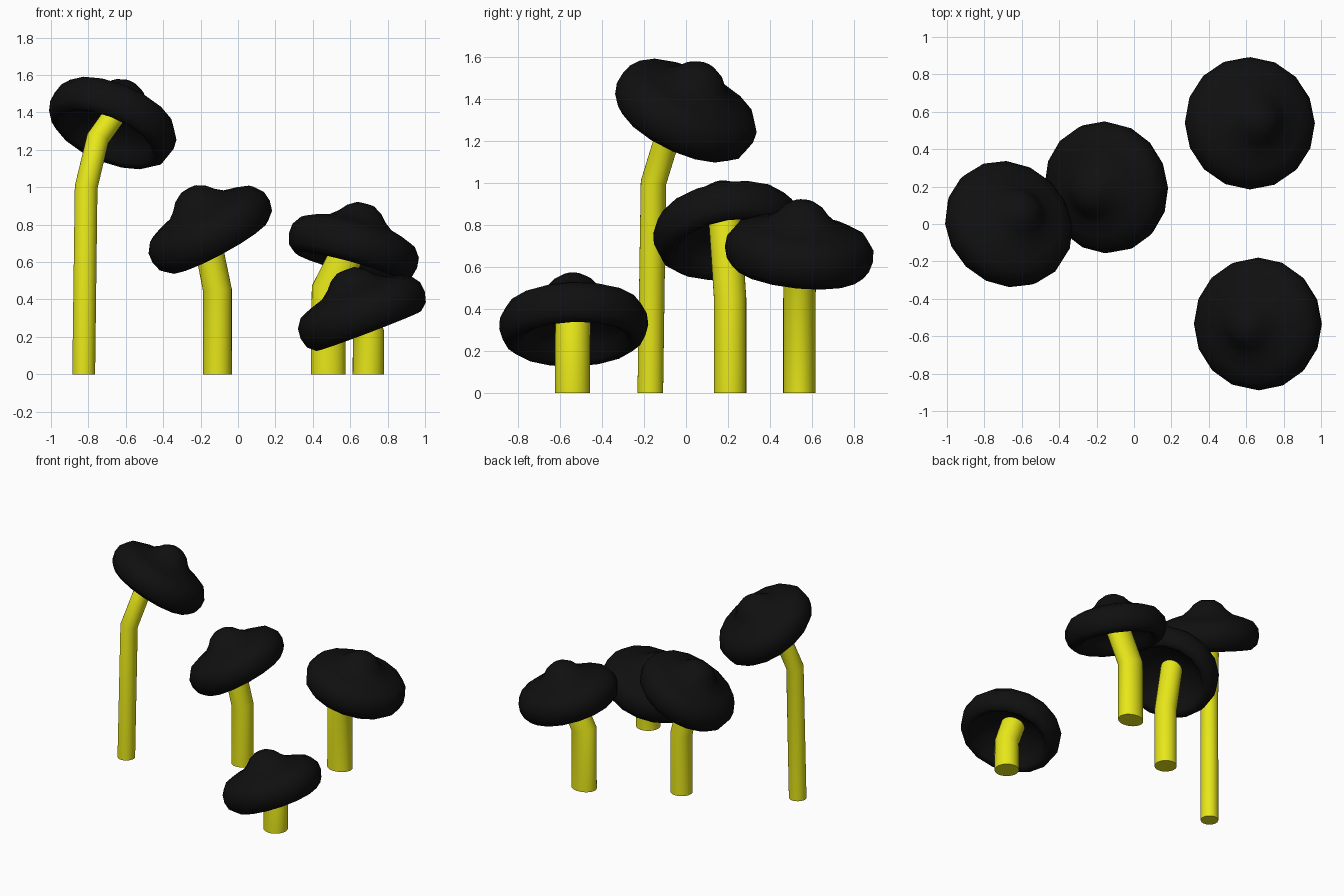
import bpy, bmesh, math
from mathutils import Vector

if "Cube" in bpy.data.objects:
    bpy.data.objects.remove(bpy.data.objects["Cube"])


def material(name, rgb):
    m = bpy.data.materials.new(name)
    m.diffuse_color = (*rgb, 1)
    m.use_nodes = True
    m.node_tree.nodes["Principled BSDF"].inputs["Base Color"].default_value = m.diffuse_color
    return m


BLACK = material("cap_black", (0.005, 0.005, 0.005))
YELLOW = material("stem_yellow", (0.8, 0.8, 0.01))

# cap half section (radius, height): knob, brim, rounded rim, hollow underside
CAP = [(0, .24), (.05, .237), (.095, .21), (.13, .17), (.175, .135), (.25, .112),
       (.315, .085), (.35, .035), (.355, -.02), (.34, -.075), (.30, -.11),
       (.265, -.095), (.24, -.045), (.18, .005), (.09, .04), (0, .05)]


def loft(name, rings, mat, angle):
    """Skin a list of rings; single-point rings become poles, open ends get caps."""
    bm = bmesh.new()
    vr = [[bm.verts.new(p) for p in r] for r in rings]
    for a, b in zip(vr, vr[1:]):
        n = max(len(a), len(b))
        for i in range(n):
            j = (i + 1) % n
            if len(a) == 1:
                bm.faces.new((a[0], b[i], b[j]))
            elif len(b) == 1:
                bm.faces.new((a[i], b[0], a[j]))
            else:
                bm.faces.new((a[i], b[i], b[j], a[j]))
    for end in (vr[0], vr[-1]):
        if len(end) > 1:
            bm.faces.new(end)
    bmesh.ops.recalc_face_normals(bm, faces=bm.faces)
    me = bpy.data.meshes.new(name)
    bm.to_mesh(me)
    bm.free()
    me.materials.append(mat)
    ob = bpy.data.objects.new(name, me)
    bpy.context.collection.objects.link(ob)
    bpy.context.view_layer.objects.active = ob
    ob.select_set(True)
    bpy.ops.object.shade_smooth_by_angle(angle=math.radians(angle))
    ob.select_set(False)
    return ob


def circle(centre, axis, rx, ry, n):
    q = Vector((0, 0, 1)).rotation_difference(axis)
    return [centre + q @ Vector((rx * math.cos(2 * math.pi * i / n),
                                 ry * math.sin(2 * math.pi * i / n), 0)) for i in range(n)]


def mushroom(name, centre, lean, path, rx, ry):
    centre = Vector(centre)
    axis = Vector((*lean, math.sqrt(1 - lean[0] ** 2 - lean[1] ** 2)))
    # cap: section turned about the leaning axis
    rings = [[centre + axis * w] if r == 0 else circle(centre + axis * w, axis, r, r, 16)
             for r, w in CAP]
    loft(name + "_cap", rings, BLACK, 80)
    # stem: bent tube from the ground into the hollow of the cap
    pts = [Vector(p) for p in path] + [centre + axis * .08]
    rings = []
    for i, p in enumerate(pts):
        if i == 0:
            d = Vector((0, 0, 1))
        elif i == len(pts) - 1:
            d = axis
        else:
            d = (pts[i + 1] - p).normalized() + (p - pts[i - 1]).normalized()
        rings.append(circle(p, d.normalized(), rx, ry, 32))
    loft(name + "_stem", rings, YELLOW, 50)


mushroom("tall_mushroom", (-.667, .003, 1.35), (.36, .40),
         [(-.825, -.17, 0), (-.812, -.155, 1.0), (-.75, -.075, 1.26)], .061, .061)
mushroom("middle_mushroom", (-.153, .195, .78), (-.47, -.15),
         [(-.11, .21, 0), (-.11, .21, .45)], .077, .077)
mushroom("short_mushroom", (.66, -.535, .334), (-.355, -.03),
         [(.697, -.54, 0), (.697, -.54, .22)], .084, .084)
mushroom("back_mushroom", (.62, .54, .68), (.26, .10),
         [(.483, .54, 0), (.485, .54, .45)], .093, .077)
